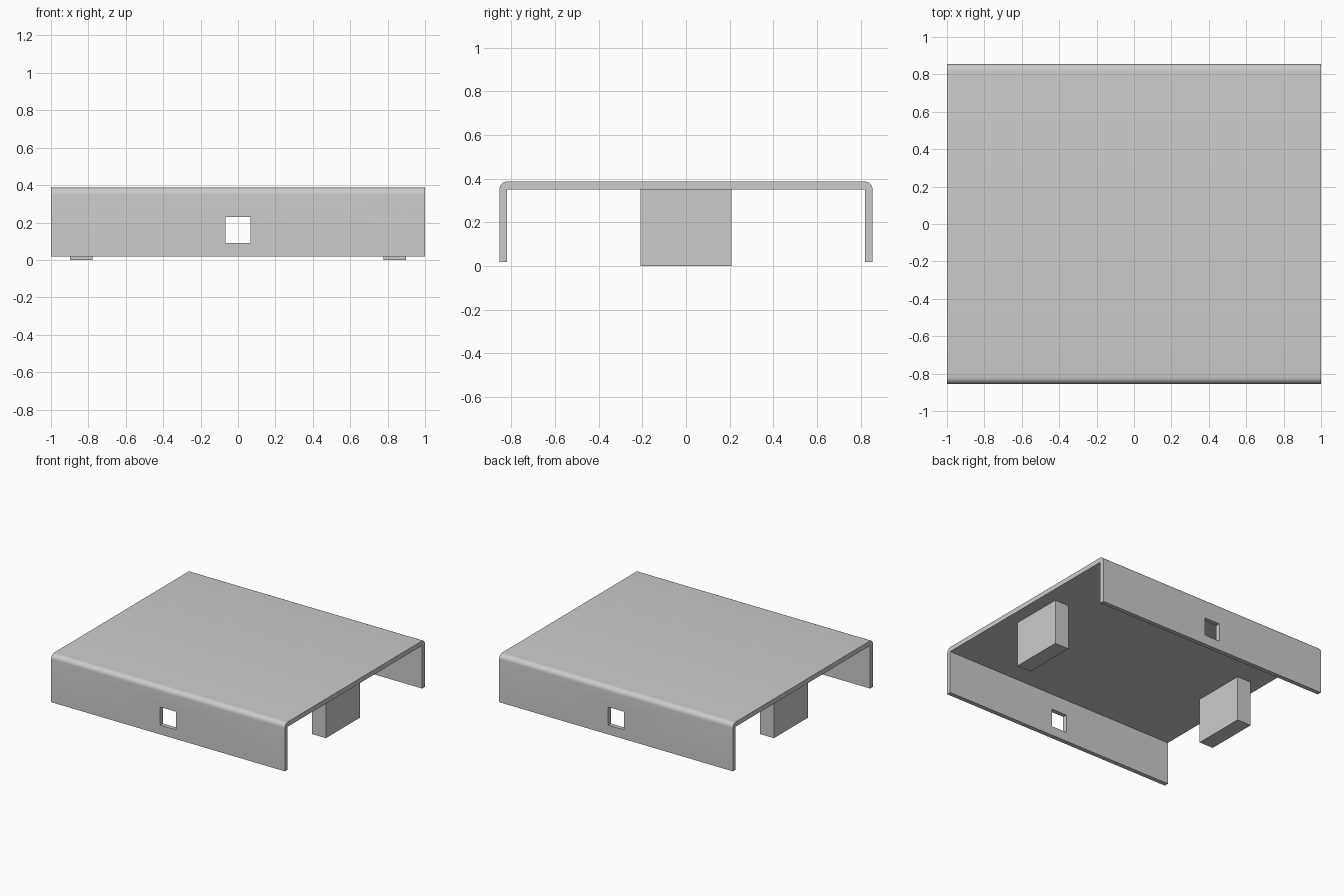
import bpy, bmesh, math

cube = bpy.data.objects.get("Cube")
if cube:
    bpy.data.objects.remove(cube)

# Single grey material
GREY = (0.6, 0.6, 0.6, 1)
grey = bpy.data.materials.new("grey")
grey.use_nodes = True
grey.diffuse_color = GREY
grey.node_tree.nodes["Principled BSDF"].inputs["Base Color"].default_value = GREY

HALF_X, HALF_Y = 1.0, 0.855
BOTTOM, CEILING, TOP = 0.018, 0.35, 0.387
WALL, RADIUS = 0.034, 0.037


def add_object(name, bm):
    bmesh.ops.recalc_face_normals(bm, faces=bm.faces)
    mesh = bpy.data.meshes.new(name)
    bm.to_mesh(mesh)
    bm.free()
    mesh.materials.append(grey)
    obj = bpy.data.objects.new(name, mesh)
    bpy.context.collection.objects.link(obj)
    return obj


def box(name, low, high):
    bm = bmesh.new()
    bmesh.ops.create_cube(bm, size=1)
    for v in bm.verts:
        v.co = [(a + b) / 2 + c * (b - a) for a, b, c in zip(low, high, v.co)]
    return add_object(name, bm)


# Channel-shaped cover: half profile with a rounded shoulder, mirrored and extruded
inner = HALF_Y - WALL
half = [(inner, CEILING), (inner, BOTTOM), (HALF_Y, BOTTOM)]
for i in range(9):
    a = math.pi / 2 * i / 8
    half.append((HALF_Y - RADIUS + RADIUS * math.cos(a),
                 TOP - RADIUS + RADIUS * math.sin(a)))
profile = half + [(-y, z) for y, z in reversed(half)]

bm = bmesh.new()
face = bm.faces.new([bm.verts.new((-HALF_X, y, z)) for y, z in profile])
ends = bmesh.ops.extrude_face_region(bm, geom=[face])["geom"]
bmesh.ops.translate(bm, vec=(2 * HALF_X, 0, 0),
                    verts=[g for g in ends if isinstance(g, bmesh.types.BMVert)])
cover = add_object("cover", bm)

# Square window through both side walls
cutter = box("window_cutter", (-0.067, -1, 0.09), (0.067, 1, 0.23))
cutter.hide_render = True
cutter.hide_viewport = True
cutter.display_type = 'WIRE'
cut = cover.modifiers.new("windows", 'BOOLEAN')
cut.operation = 'DIFFERENCE'
cut.solver = 'EXACT'
cut.object = cutter

# Apply the cut, then discard the cutter
bpy.context.view_layer.objects.active = cover
cover.select_set(True)
bpy.ops.object.modifier_apply(modifier=cut.name)
bpy.data.objects.remove(cutter)
bpy.ops.object.shade_smooth_by_angle(angle=math.radians(30))

# Two support blocks under the top
for side, name in ((-1, "right_foot"), (1, "left_foot")):
    xs = sorted((side * 0.778, side * 0.898))
    box(name, (xs[0], -0.208, 0), (xs[1], 0.208, CEILING))
